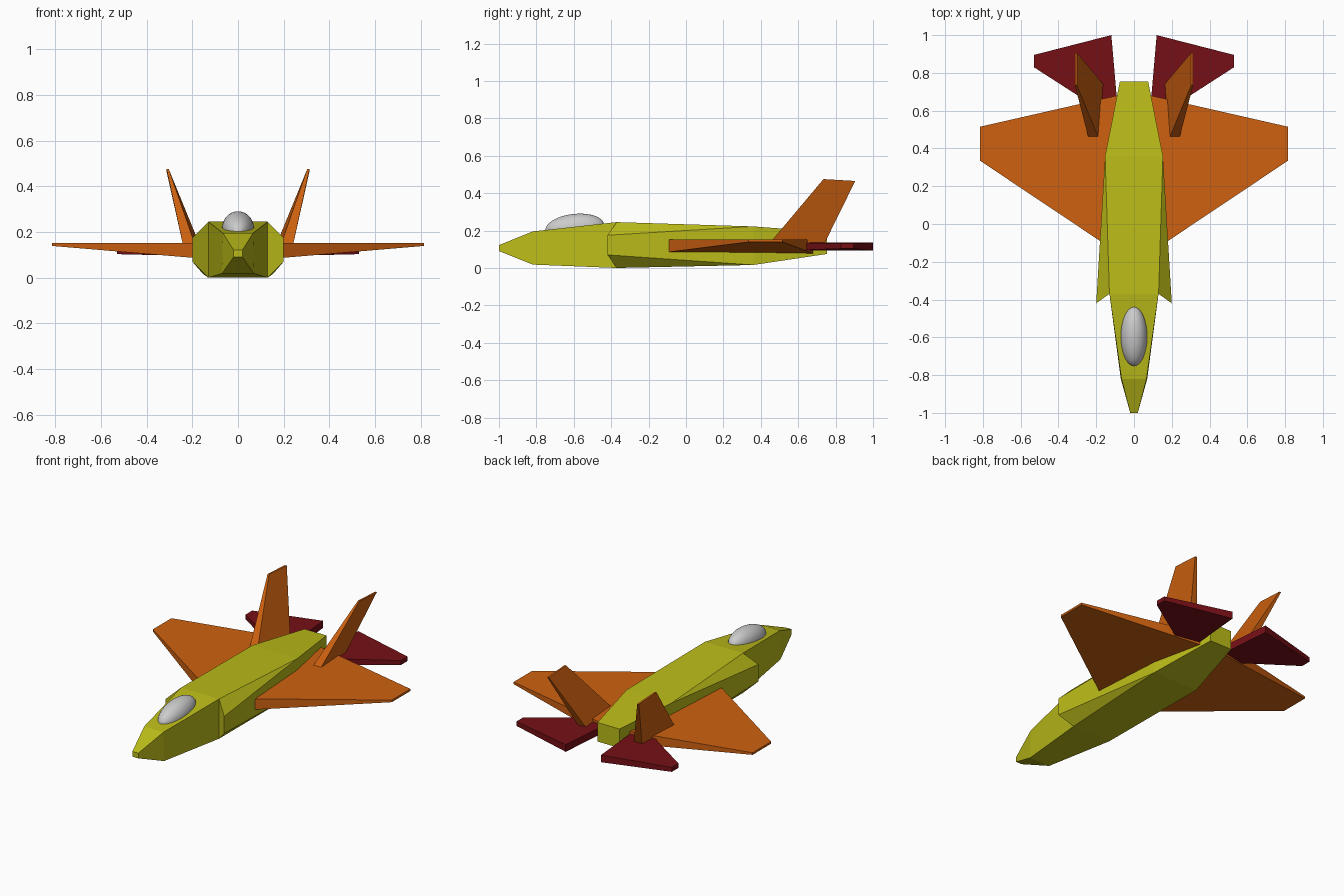
import bpy, bmesh, math

if "Cube" in bpy.data.objects:
    bpy.data.objects.remove(bpy.data.objects["Cube"])


def material(name, color):
    m = bpy.data.materials.new(name)
    m.diffuse_color = (*color, 1)
    m.use_nodes = True
    m.node_tree.nodes["Principled BSDF"].inputs["Base Color"].default_value = m.diffuse_color
    return m


yellow = material("yellow", (0.50, 0.50, 0.01))
orange = material("orange", (0.62, 0.12, 0.005))
red = material("dark_red", (0.18, 0.005, 0.008))


def loft(name, rings, mat, mirror=False):
    """Skin a list of equal-length vertex rings and cap both ends."""
    bm = bmesh.new()
    vs = [[bm.verts.new(p) for p in r] for r in rings]
    n = len(rings[0])
    for a, b in zip(vs, vs[1:]):
        for i in range(n):
            j = (i + 1) % n
            bm.faces.new((a[i], a[j], b[j], b[i]))
    bm.faces.new(vs[0])
    bm.faces.new(vs[-1])
    bmesh.ops.remove_doubles(bm, verts=bm.verts[:], dist=0.0005)
    bmesh.ops.recalc_face_normals(bm, faces=bm.faces[:])
    me = bpy.data.meshes.new(name)
    bm.to_mesh(me)
    bm.free()
    me.materials.append(mat)
    ob = bpy.data.objects.new(name, me)
    bpy.context.collection.objects.link(ob)
    if mirror:
        ob.modifiers.new("mirror", 'MIRROR').use_mirror_merge = False
    return ob


def section(y, top, bottom, shoulder=None, lower=None, y_side=None):
    """Eight-point fuselage ring; without side points it collapses to a box."""
    ys = y if y_side is None else y_side
    half = [(top[0], y, top[1]),
            (shoulder[0], ys, shoulder[1]) if shoulder else (top[0], y, top[1]),
            (lower[0], ys, lower[1]) if lower else (bottom[0], y, bottom[1]),
            (bottom[0], y, bottom[1])]
    return half + [(-x, yy, z) for x, yy, z in reversed(half)]


# Fuselage: nose, swept intake faces, then the body tapering to the tail
loft("fuselage", [
    section(-1.0, (0.02, 0.122), (0.02, 0.09)),
    section(-0.82, (0.066, 0.195), (0.07, 0.018)),
    section(-0.37, (0.13, 0.245), (0.13, 0.0)),
    section(-0.37, (0.13, 0.245), (0.13, 0.0), (0.2, 0.175), (0.2, 0.07), -0.42),
    section(0.36, (0.153, 0.222), (0.153, 0.016)),
    section(0.755, (0.075, 0.192), (0.075, 0.075)),
], yellow)


def slab(outline, zs):
    """Bottom and top rings from a plan outline with (bottom, top) per point."""
    return [[(x, y, z[k]) for (x, y), z in zip(outline, zs)] for k in (0, 1)]


# Main wings
root, tip = (0.078, 0.152), (0.139, 0.152)
loft("wings", slab([(0.09, -0.15), (0.815, 0.335), (0.815, 0.515), (0.09, 0.68)],
                   [root, tip, tip, root]), orange, True)

# Horizontal tailplanes
root, tip = (0.093, 0.137), (0.103, 0.13)
loft("tailplanes", slab([(0.08, 0.54), (0.53, 0.83), (0.53, 0.895), (0.12, 1.0)],
                        [root, tip, tip, root]), red, True)

# Canted tail fins, slightly toed
loft("tail_fins", [
    [(0.183, 0.445, 0.13), (0.238, 0.445, 0.13), (0.218, 0.74, 0.13), (0.162, 0.74, 0.13)],
    [(0.303, 0.735, 0.475), (0.313, 0.735, 0.475), (0.313, 0.905, 0.465), (0.301, 0.905, 0.465)],
], orange, True)

# Canopy bubble
bpy.ops.mesh.primitive_uv_sphere_add(segments=32, ring_count=16, radius=1,
                                     location=(0, -0.595, 0.216),
                                     rotation=(math.radians(6.3), 0, 0))
canopy = bpy.context.object
canopy.name = "canopy"
canopy.scale = (0.07, 0.158, 0.073)
bpy.ops.object.shade_smooth()
